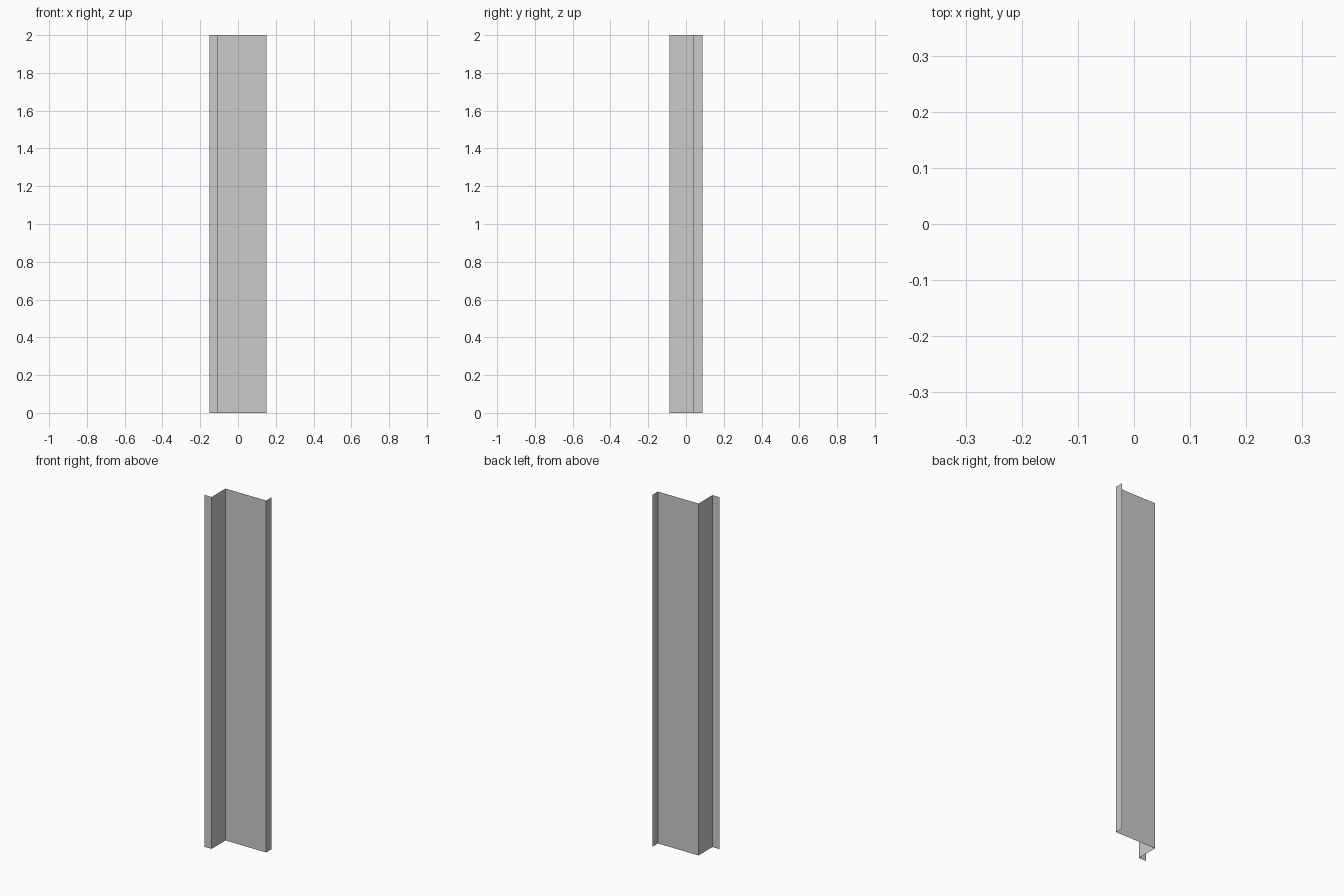
import bpy
import bmesh

if "Cube" in bpy.data.objects:
    bpy.data.objects.remove(bpy.data.objects["Cube"])

HEIGHT = 2.0
# Folded sheet cross-section: front lip, return, main face, rear lip
PROFILE = [(-0.15, -0.087), (-0.105, -0.087), (-0.105, 0.038), (0.15, 0.038), (0.15, 0.087)]

# Sweep the open profile straight up into a thin sheet
bm = bmesh.new()
verts = [bm.verts.new((x, y, 0)) for x, y in PROFILE]
edges = [bm.edges.new(pair) for pair in zip(verts, verts[1:])]
swept = bmesh.ops.extrude_edge_only(bm, edges=edges)
top = [g for g in swept["geom"] if isinstance(g, bmesh.types.BMVert)]
bmesh.ops.translate(bm, verts=top, vec=(0, 0, HEIGHT))

# Normals toward the front
bm.normal_update()
if sum(f.normal.y for f in bm.faces) > 0:
    bmesh.ops.reverse_faces(bm, faces=bm.faces[:])

mesh = bpy.data.meshes.new("folded_trim_panel")
bm.to_mesh(mesh)
bm.free()
bpy.context.collection.objects.link(bpy.data.objects.new("folded_trim_panel", mesh))
